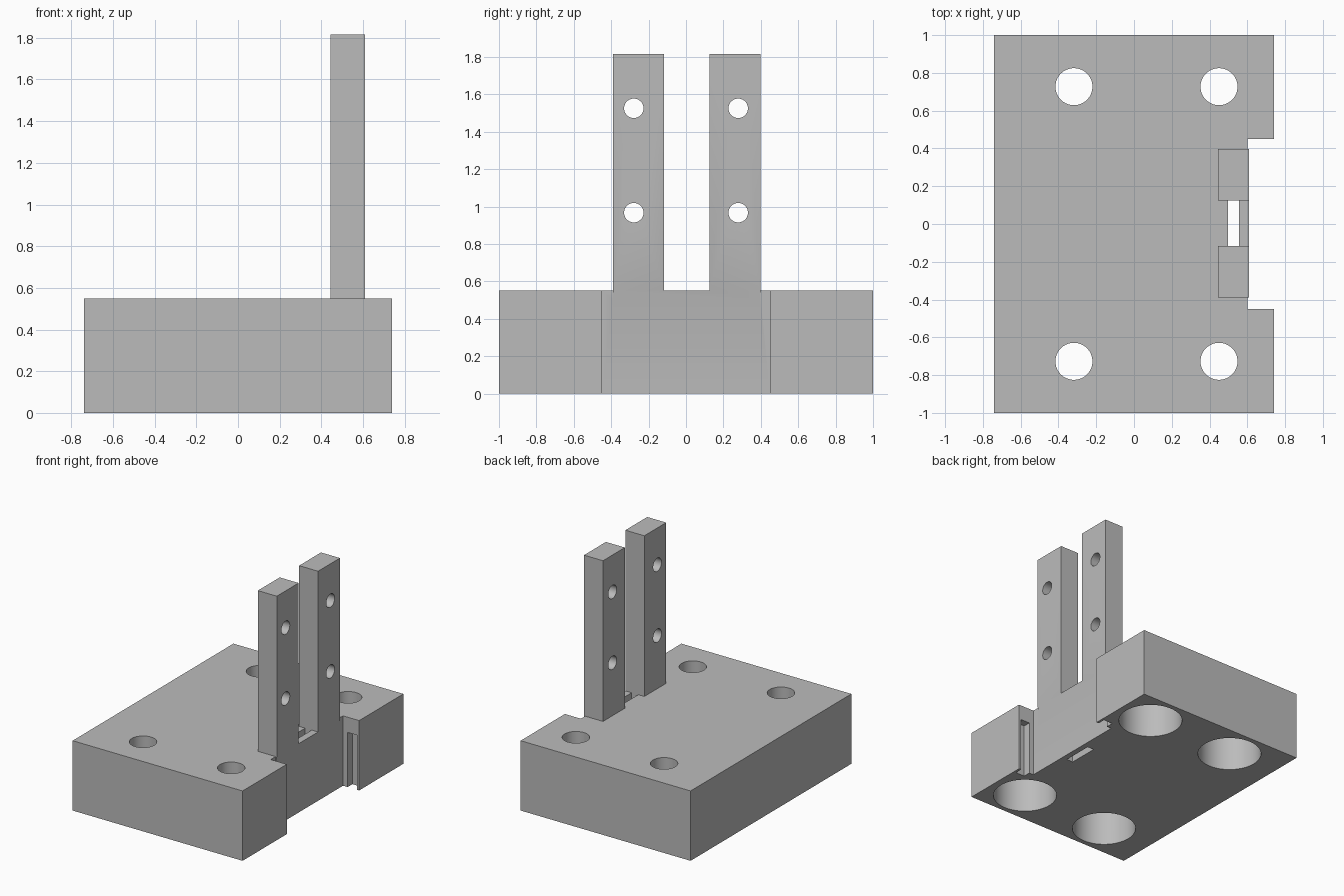
import bpy, bmesh
from math import pi
from mathutils import Matrix, Vector

if "Cube" in bpy.data.objects:
    bpy.data.objects.remove(bpy.data.objects["Cube"], do_unlink=True)

grey = bpy.data.materials.new("plain grey")
grey.use_nodes = True
COLOUR = (0.5, 0.5, 0.5, 1)
grey.diffuse_color = COLOUR
grey.node_tree.nodes["Principled BSDF"].inputs["Base Color"].default_value = COLOUR


def finish(name, bm):
    bmesh.ops.recalc_face_normals(bm, faces=bm.faces)
    mesh = bpy.data.meshes.new(name)
    bm.to_mesh(mesh)
    bm.free()
    mesh.materials.append(grey)
    obj = bpy.data.objects.new(name, mesh)
    bpy.context.collection.objects.link(obj)
    return obj


def prism(name, points, offset):
    """Extrude a closed outline by an offset vector."""
    bm = bmesh.new()
    face = bm.faces.new([bm.verts.new(p) for p in points])
    out = bmesh.ops.extrude_face_region(bm, geom=[face])
    moved = [v for v in out["geom"] if isinstance(v, bmesh.types.BMVert)]
    bmesh.ops.translate(bm, verts=moved, vec=Vector(offset))
    return finish(name, bm)


def box(name, x, y, z):
    outline = [(x[0], y[0], z[0]), (x[1], y[0], z[0]), (x[1], y[1], z[0]), (x[0], y[1], z[0])]
    return prism(name, outline, (0, 0, z[1] - z[0]))


def cylinder(name, centre, radius, length, along_x=False):
    bm = bmesh.new()
    turn = Matrix.Rotation(pi / 2, 4, 'Y') if along_x else Matrix()
    bmesh.ops.create_cone(bm, cap_ends=True, segments=64, radius1=radius, radius2=radius,
                          depth=length, matrix=Matrix.Translation(centre) @ turn)
    return finish(name, bm)


def combine(target, tool, operation='DIFFERENCE'):
    """Apply a boolean and discard the tool."""
    tool.hide_render = True
    mod = target.modifiers.new("combine", 'BOOLEAN')
    mod.operation, mod.object, mod.solver = operation, tool, 'EXACT'
    bpy.context.view_layer.objects.active = target
    bpy.ops.object.modifier_apply(modifier=mod.name)
    bpy.data.objects.remove(tool, do_unlink=True)


H = 0.55            # base height
MID = 0.004         # centre of the upright pair

# Base block with a wide notch in its right side
outline = [(-0.74, -1), (0.74, -1), (0.74, -0.45), (0.6, -0.45),
           (0.6, 0.45), (0.74, 0.45), (0.74, 1), (-0.74, 1)]
bracket = prism("mounting_bracket", [(x, y, 0) for x, y in outline], (0, 0, H))

# Pair of uprights on a lip that slopes back into the base
side = [(0.445, 0.45), (0.59, 0.45), (0.61, H), (0.61, 1.815), (0.445, 1.815)]
uprights = prism("uprights", [(x, MID - 0.393, z) for x, z in side], (0, 0.786, 0))
combine(uprights, box("gap", (0.3, 0.8), (MID - 0.121, MID + 0.121), (H, 2)))
combine(bracket, uprights, 'UNION')

# Through slot between the uprights
combine(bracket, box("cable_slot", (0.498, 0.555), (MID - 0.121, MID + 0.121), (-0.1, H + 0.1)))

for s in (-1, 1):
    # Blind grooves in the notch walls, open at the bottom
    combine(bracket, box("groove", (0.64, 0.72), sorted((s * 0.4, s * 0.51)), (-0.1, 0.43)))
    # Bolt holes with wide counterbores from below
    for x in (-0.318, 0.45):
        combine(bracket, cylinder("bolt_hole", (x, s * 0.727, 0.4), 0.098, 1))
        combine(bracket, cylinder("counterbore", (x, s * 0.727, 0.135), 0.235, 0.47))
    # Screw holes through the uprights
    for z in (0.967, 1.525):
        combine(bracket, cylinder("screw_hole", (0.53, s * 0.279, z), 0.052, 0.5, True))

# Smooth the hole walls, keep the edges crisp
bpy.ops.object.select_all(action='DESELECT')
bracket.select_set(True)
bpy.context.view_layer.objects.active = bracket
bpy.ops.object.shade_smooth_by_angle(angle=pi / 6)
